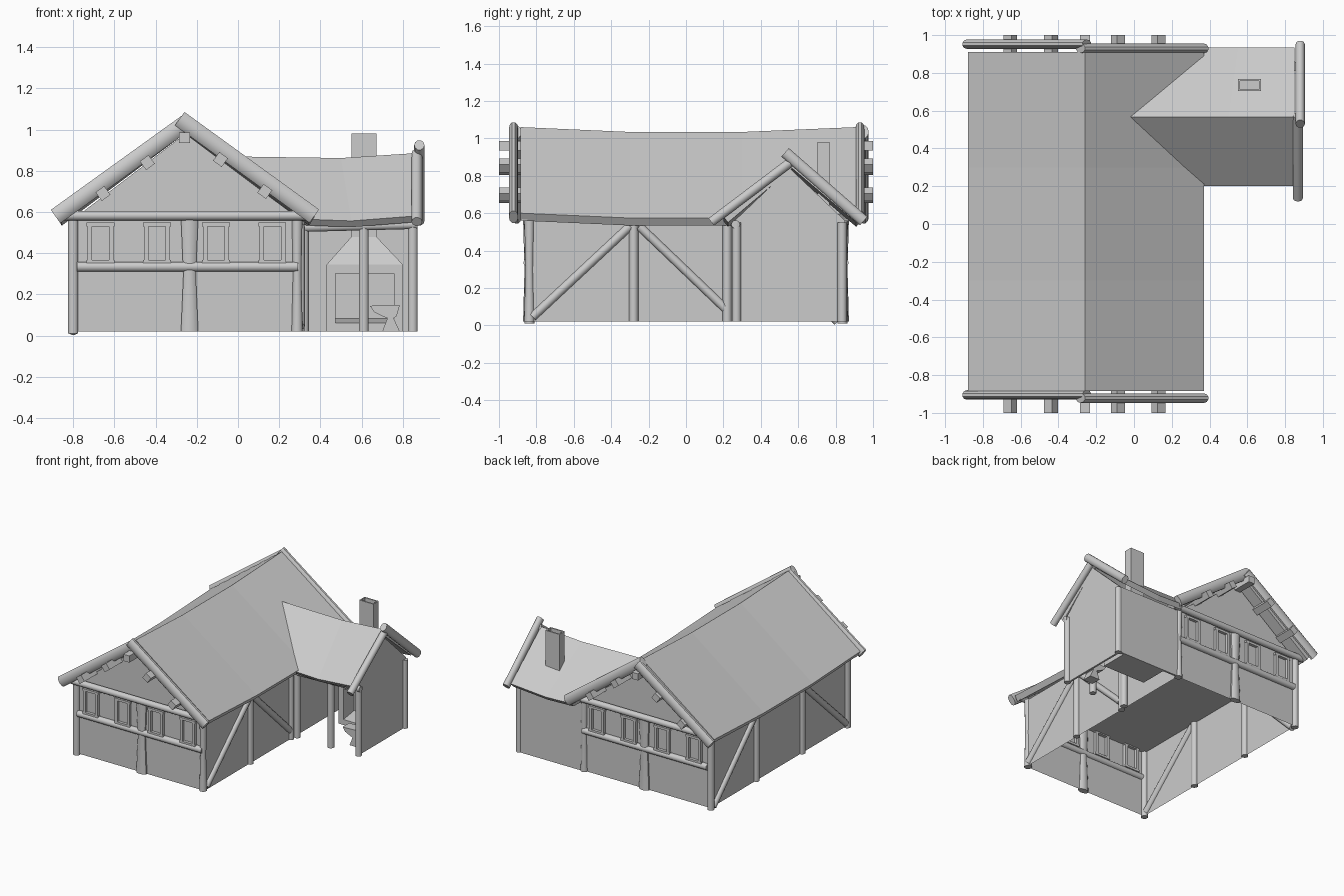
import bpy, bmesh, math
from mathutils import Vector, Matrix

if "Cube" in bpy.data.objects:
    bpy.data.objects.remove(bpy.data.objects["Cube"])


def finish(name, bm, smooth=False):
    bmesh.ops.recalc_face_normals(bm, faces=bm.faces)
    me = bpy.data.meshes.new(name)
    bm.to_mesh(me)
    bm.free()
    ob = bpy.data.objects.new(name, me)
    bpy.context.collection.objects.link(ob)
    if smooth:
        bpy.ops.object.select_all(action='DESELECT')
        ob.select_set(True)
        bpy.context.view_layer.objects.active = ob
        bpy.ops.object.shade_smooth_by_angle(angle=math.radians(50))
    return ob


def loft(rings, caps=(True, True)):
    bm = bmesh.new()
    vs = [[bm.verts.new(p) for p in r] for r in rings]
    n = len(rings[0])
    for a, b in zip(vs, vs[1:]):
        for i in range(n):
            bm.faces.new((a[i], a[(i + 1) % n], b[(i + 1) % n], b[i]))
    if caps[0]:
        bm.faces.new(vs[0])
    if caps[1]:
        bm.faces.new(vs[-1])
    return bm


def beam(name, a, b, w, d=None, normal=(0, 1, 0), taper=(1, 1), sides=10):
    """Round timber from a to b; d is its half depth along normal."""
    a, b, d = Vector(a), Vector(b), d or w
    t = (b - a).normalized()
    v = Vector(normal)
    v = (v - t * v.dot(t)).normalized()
    u = t.cross(v)
    rings = []
    for k, s in enumerate(taper):
        c = a.lerp(b, k / (len(taper) - 1))
        rings.append([c + s * (u * w * math.cos(q) + v * d * math.sin(q))
                      for q in (math.tau * (i + .5) / sides for i in range(sides))])
    return finish(name, loft(rings), True)


def box(name, lo, hi, rot_y=0):
    lo, hi = Vector(lo), Vector(hi)
    bm = bmesh.new()
    m = (Matrix.Translation((lo + hi) / 2) @ Matrix.Rotation(rot_y, 4, 'Y')
         @ Matrix.Diagonal((*(hi - lo), 1)))
    bmesh.ops.create_cube(bm, size=1, matrix=m)
    return finish(name, bm)


# main house shell (open underneath) with a ceiling
gable = [(-.8, .02), (-.8, .565), (-.255, .98), (.3, .565), (.3, .02)]
bm = loft([[(x, y, z) for x, z in gable] for y in (-.84, .84)])
bm.normal_update()
low = [f for f in bm.faces if all(v.co.z < .03 for v in f.verts)]
bmesh.ops.delete(bm, geom=low, context='FACES')
finish("main_walls", bm)
bm = bmesh.new()
bm.faces.new([bm.verts.new((x, y, .54)) for x, y in
              ((-.8, -.84), (.3, -.84), (.3, .84), (-.8, .84))])
finish("ceiling", bm)

# sagging main roof
roof = [(-.88, .60), (-.26, 1.06), (.37, .60), (.345, .56), (-.26, 1.005), (-.855, .56)]
finish("main_roof", loft([[(x, y, z + dz) for x, z in roof]
                          for y, dz in ((-.885, 0), (-.3, -.026), (.3, -.026), (.91, 0))]))

# both gable ends
corners = (-.8, .285)
for end, s in (("front", -1), ("back", 1)):
    yl, yr = (-.905, -.922) if s < 0 else (.952, .93)
    beam(end + "_bargeboard_left", (-.25, yl, 1.035), (-.885, yl, .578), .042, .025)
    beam(end + "_bargeboard_right", (-.283, yr, 1.053), (.37, yr, .58), .042, .025)
    beam(end + "_tie_beam", (-.86, s * .86, .583), (.35, s * .86, .583), .024)
    beam(end + "_rail", (-.78, s * .845, .335), (.29, s * .845, .335), .025)
    beam(end + "_post_left", (-.8, s * .837, .01), (-.8, s * .837, .57), .026)
    beam(end + "_post_middle", (-.235, s * .845, .02), (-.235, s * .845, .57), .044, .026,
         taper=(1, .72, 1))
    beam(end + "_post_right", (.287, s * .837, .02), (.287, s * .837, .57), .027,
         taper=(1.05, .8, 1))
    for i, x in enumerate((-.667, -.393, -.107, .167)):
        y0, y1 = sorted((s * .815, s * .862))
        for side in (-1, 1):
            xc = x + side * .052
            box(f"{end}_window_{i}_jamb", (xc - .011, y0, .36), (xc + .011, y1, .54))
        for z in (.358, .54):
            box(f"{end}_window_{i}_bar", (x - .067, y0, z - .009), (x + .067, y1, z + .009))

# purlins poking through both gables
ang = math.atan(.73)
for x, z, r in ((-.655, .69, -ang), (-.44, .84, -ang), (-.26, .96, 0),
                (-.085, .855, ang), (.13, .70, ang)):
    box("purlin", (x - .026, -1, z - .026), (x + .026, 1, z + .026), r)

# side wall posts and braces
for x, ys in ((.3, (-.28, .22)), (-.8, (-.28, .28))):
    for y in ys:
        beam("side_post", (x, y, .02), (x, y, .56), .025)
    beam("side_brace", (x, -.82, .045), (x, -.3, .53), .024, normal=(1, 0, 0))
beam("side_brace", (.3, -.25, .53), (.3, .21, .09), .024, normal=(1, 0, 0))
beam("side_brace", (-.8, .81, .02), (-.8, .3, .53), .024, normal=(1, 0, 0))

# workshop wing walls
box("wing_back_wall", (.3, .835, .02), (.85, .85, .56))
wing = [(.26, .02), (.26, .56), (.555, .84), (.85, .56), (.85, .02)]
finish("wing_end_wall", loft([[(x, y, z) for y, z in wing] for x in (.835, .85)]))

# workshop roof, cut along the valleys where it meets the main roof
rings = []
for ridge_x, eave_x, dz in ((-.05, .33, 0), (.5, .55, -.008), (.85, .85, .015)):
    rings.append([(eave_x, .2, .565 + dz), (ridge_x, .567, .87 + dz), (eave_x, .935, .565 + dz),
                  (eave_x, .91, .535 + dz), (ridge_x, .567, .825 + dz), (eave_x, .225, .535 + dz)])
finish("wing_roof", loft(rings))
beam("wing_bargeboard_front", (.868, .135, .553), (.868, .575, .885), .026, normal=(1, 0, 0))
beam("wing_bargeboard_back", (.88, .53, .925), (.88, .95, .558), .032, .025, normal=(1, 0, 0))
beam("wing_tie_beam", (.855, .16, .557), (.855, .96, .557), .024)

# workshop posts and eave beam
for x, y in ((.61, .27), (.848, .27), (.848, .835), (.32, .27)):
    beam("wing_post", (x, y, .02), (x, y, .55), .025)
beam("wing_eave_beam", (.29, .265, .525), (.87, .265, .54), .023)


# forge hearth with hood and hollow chimney
def rect(x0, x1, y0, y1, z):
    return [(x0, y0, z), (x1, y0, z), (x1, y1, z), (x0, y1, z)]


bm = loft([rect(.43, .80, .62, .835, .02), rect(.43, .80, .62, .835, .345),
           rect(.55, .672, .703, .768, .48), rect(.55, .672, .703, .768, .98)])
bmesh.ops.recalc_face_normals(bm, faces=bm.faces)
front = [f for f in bm.faces if f.normal.y < -.9 and f.calc_center_median().z < .3]
top = [f for f in bm.faces if f.normal.z > .9]
for f, t, shift in ((front[0], .06, (0, .13, .02)), (top[0], .014, (0, 0, -.1))):
    bmesh.ops.inset_region(bm, faces=[f], thickness=t)
    ext = bmesh.ops.extrude_discrete_faces(bm, faces=[f])["faces"][0]
    bmesh.ops.translate(bm, verts=ext.verts, vec=shift)
finish("forge", bm)

# anvil
prof = [(.64, .145), (.785, .15), (.77, .095), (.755, .085), (.785, .02),
        (.70, .02), (.725, .085), (.70, .095), (.66, .115)]
finish("anvil", loft([[(x, y, z) for x, z in prof] for y in (.37, .45)]))
